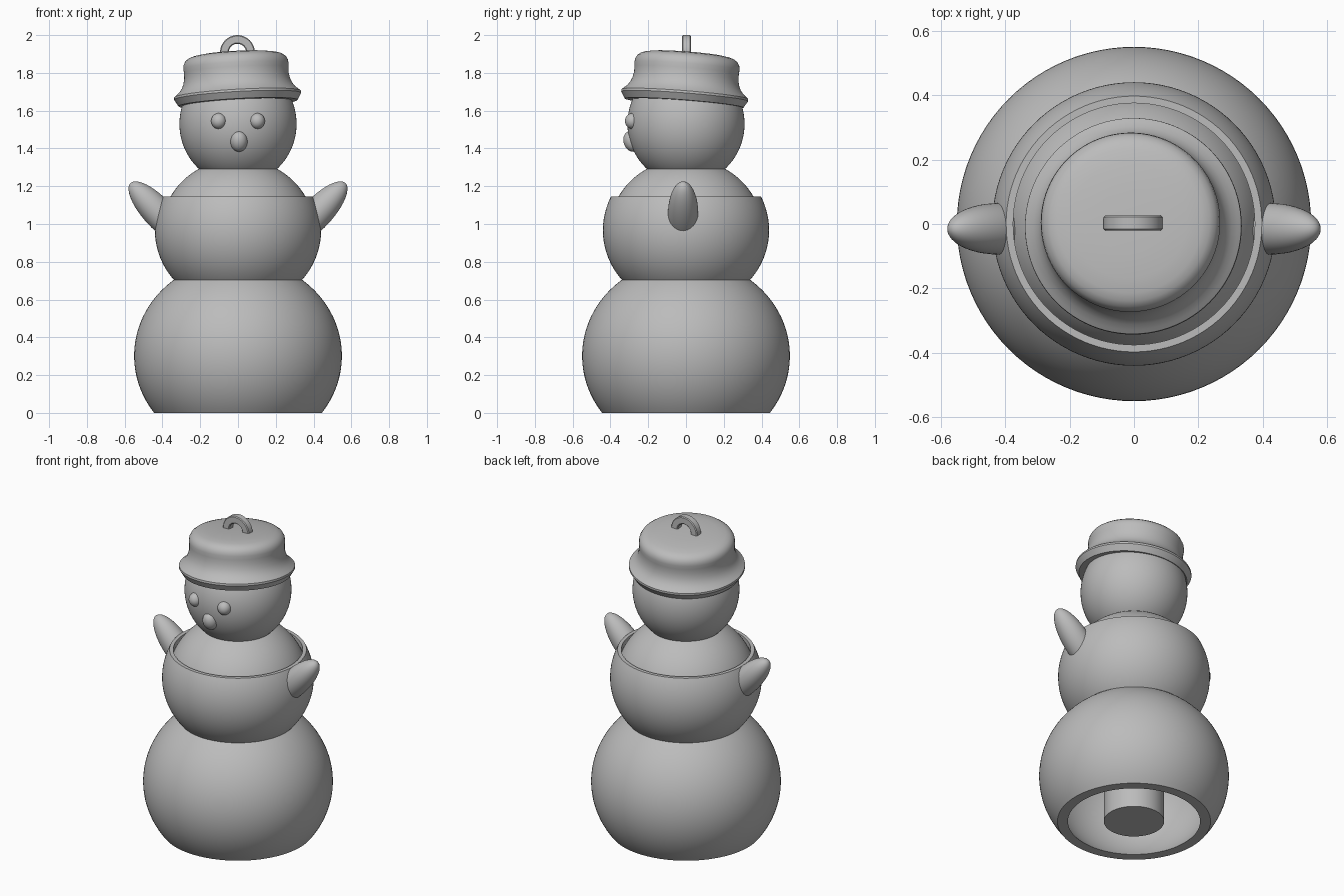
import bpy, bmesh, math
from mathutils import Matrix, Vector

if "Cube" in bpy.data.objects:
    bpy.data.objects.remove(bpy.data.objects["Cube"], do_unlink=True)

grey = bpy.data.materials.new("plain_grey")
grey.use_nodes = True
grey.diffuse_color = (0.5, 0.5, 0.5, 1)
grey.node_tree.nodes["Principled BSDF"].inputs["Base Color"].default_value = (0.5, 0.5, 0.5, 1)


def finish(name, bm, matrix=Matrix()):
    """Turn a bmesh into a smooth shaded object with sharp edges kept."""
    bmesh.ops.recalc_face_normals(bm, faces=bm.faces)
    mesh = bpy.data.meshes.new(name)
    bm.to_mesh(mesh)
    bm.free()
    mesh.materials.append(grey)
    obj = bpy.data.objects.new(name, mesh)
    bpy.context.collection.objects.link(obj)
    obj.matrix_world = matrix
    bpy.ops.object.select_all(action="DESELECT")
    obj.select_set(True)
    bpy.context.view_layer.objects.active = obj
    bpy.ops.object.shade_smooth_by_angle(angle=math.radians(32))
    return obj


def lathe(name, profile, matrix=Matrix(), steps=96):
    """Spin a list of (radius, height) points about z."""
    bm = bmesh.new()
    verts = [bm.verts.new((r, 0, z)) for r, z in profile]
    edges = [bm.edges.new(pair) for pair in zip(verts, verts[1:])]
    bmesh.ops.spin(bm, geom=verts + edges, cent=(0, 0, 0), axis=(0, 0, 1),
                   angle=math.tau, steps=steps)
    bmesh.ops.remove_doubles(bm, verts=bm.verts, dist=0.0002)
    return finish(name, bm, matrix)


def arc(radius, half_height, centre, low, high, count=28):
    """Points on an ellipse between two heights."""
    t0 = math.asin((low - centre) / half_height)
    t1 = math.asin((high - centre) / half_height)
    angles = [t0 + (t1 - t0) * i / count for i in range(count + 1)]
    return [(radius * math.cos(t), centre + half_height * math.sin(t)) for t in angles]


def ellipsoid(name, location, size, rotation=Matrix()):
    bm = bmesh.new()
    bmesh.ops.create_uvsphere(bm, u_segments=40, v_segments=24, radius=1)
    bmesh.ops.scale(bm, vec=size, verts=bm.verts)
    return finish(name, bm, Matrix.Translation(location) @ rotation)


# Hollow lower body, open underneath, with a post in the cavity
cavity = arc(0.5, 0.47, 0.302, 0, 0.67)
lathe("lower_body", [(0, 0.67)] + cavity[::-1] + arc(0.55, 0.512, 0.302, 0, 0.705) + [(0, 0.705)])
lathe("post", [(0, 0), (0.175, 0), (0.175, 0.68), (0, 0.68)])

# Middle body with a flat rim, and the shoulders rising inside it
lathe("middle_body", [(0, 0.7)] + arc(0.44, 0.413, 0.967, 0.7, 1.145)
      + [(0.375, 1.145), (0.375, 1.08), (0, 1.08)])
lathe("shoulders", [(0, 1.07)] + arc(0.405, 0.378, 0.967, 1.07, 1.295) + [(0, 1.295)])

# Head and face
lathe("head", [(0, 1.285)] + arc(0.31, 0.32, 1.53, 1.285, 1.75) + [(0, 1.75)])
for side, label in ((1, "left"), (-1, "right")):
    ellipsoid(label + "_eye", (side * 0.102, -0.283, 1.545), (0.04, 0.04, 0.042))
    lean = Vector((side * 0.68, 0, 0.73)).to_track_quat("Z", "Y").to_matrix().to_4x4()
    ellipsoid(label + "_arm", (side * 0.418, -0.015, 1.055), (0.08, 0.08, 0.221), lean)
ellipsoid("nose", (0.005, -0.287, 1.437), (0.045, 0.043, 0.056), Matrix.Rotation(0.35, 4, "X"))

# Tilted hat
tilt = (Matrix.Translation((0, -0.01, 1.64)) @ Matrix.Rotation(-0.078, 4, "X")
        @ Matrix.Rotation(-0.055, 4, "Y"))
lathe("hat", [(0, 0), (0.315, 0), (0.337, 0.036), (0.336, 0.048), (0.324, 0.058),
              (0.308, 0.072), (0.293, 0.092), (0.283, 0.115), (0.277, 0.145),
              (0.277, 0.175), (0.279, 0.198), (0.276, 0.218), (0.266, 0.236),
              (0.249, 0.249), (0.225, 0.257), (0.18, 0.264), (0.1, 0.269), (0, 0.27)], tilt)

# Flat hanging loop, half sunk in the hat
bm = bmesh.new()
section = [(0.046, -0.018), (0.051, -0.023), (0.087, -0.023), (0.092, -0.018),
           (0.092, 0.018), (0.087, 0.023), (0.051, 0.023), (0.046, 0.018)]
ring = bm.faces.new([bm.verts.new((r, y, 0)) for r, y in section])
bmesh.ops.spin(bm, geom=[ring], cent=(0, 0, 0), axis=(0, 1, 0), angle=math.tau, steps=48)
bmesh.ops.remove_doubles(bm, verts=bm.verts, dist=0.0002)
bmesh.ops.delete(bm, geom=[f for f in bm.faces if len(f.verts) > 4], context="FACES")
finish("hanging_loop", bm, Matrix.Translation((-0.003, 0.003, 1.908)))
